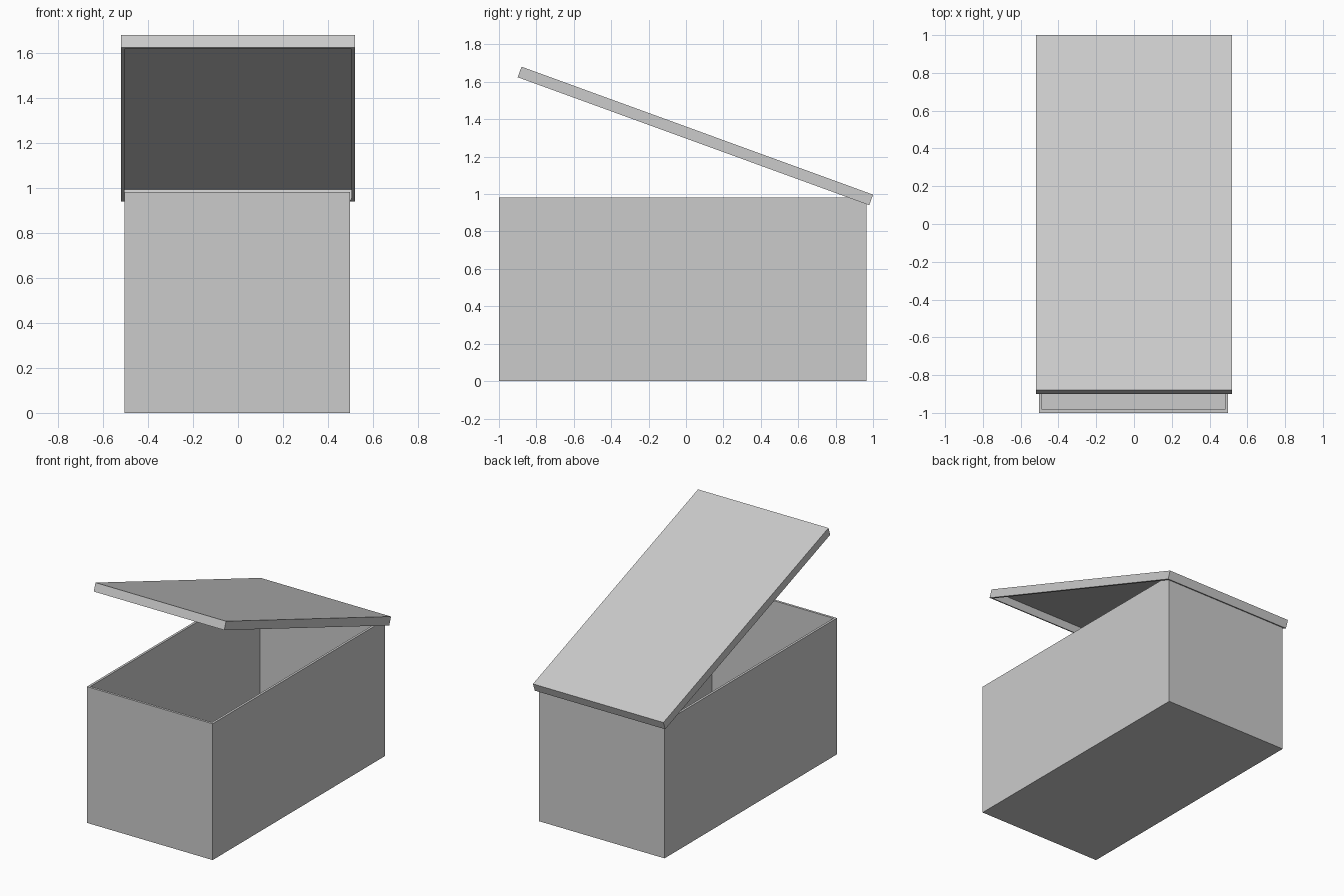
import bpy, bmesh, math
from mathutils import Matrix, Vector

if "Cube" in bpy.data.objects:
    bpy.data.objects.remove(bpy.data.objects["Cube"])


def tray(name, lo, hi, wall, floor, open_up=True):
    """Rectangular tray: a block with one horizontal face inset and sunk."""
    lo, hi = Vector(lo), Vector(hi)
    bm = bmesh.new()
    bmesh.ops.create_cube(bm, size=1, matrix=Matrix.Translation((lo + hi) / 2)
                          @ Matrix.Diagonal((*(hi - lo), 1)))
    side = 1 if open_up else -1
    bm.normal_update()
    mouth = next(f for f in bm.faces if f.normal.z * side > 0.9)
    bmesh.ops.inset_region(bm, faces=[mouth], thickness=wall, use_even_offset=True)
    inner = bmesh.ops.extrude_discrete_faces(bm, faces=[mouth])["faces"][0]
    depth = hi.z - lo.z - floor
    bmesh.ops.translate(bm, verts=inner.verts, vec=(0, 0, -side * depth))
    bmesh.ops.recalc_face_normals(bm, faces=bm.faces)
    mesh = bpy.data.meshes.new(name)
    bm.to_mesh(mesh)
    bm.free()
    obj = bpy.data.objects.new(name, mesh)
    bpy.context.collection.objects.link(obj)
    return obj


# Open box body
tray("box_body", (-0.504, -1.0, 0), (0.498, 0.964, 0.982), wall=0.017, floor=0.017)

# Hollow lid, modelled from its top back edge and tilted open about it
lid = tray("lid", (-0.52, -2.0, -0.06), (0.52, 0, 0), wall=0.016, floor=0.01, open_up=False)
lid.location = (0, 1.0, 0.997)
lid.rotation_euler.x = math.radians(-20)
